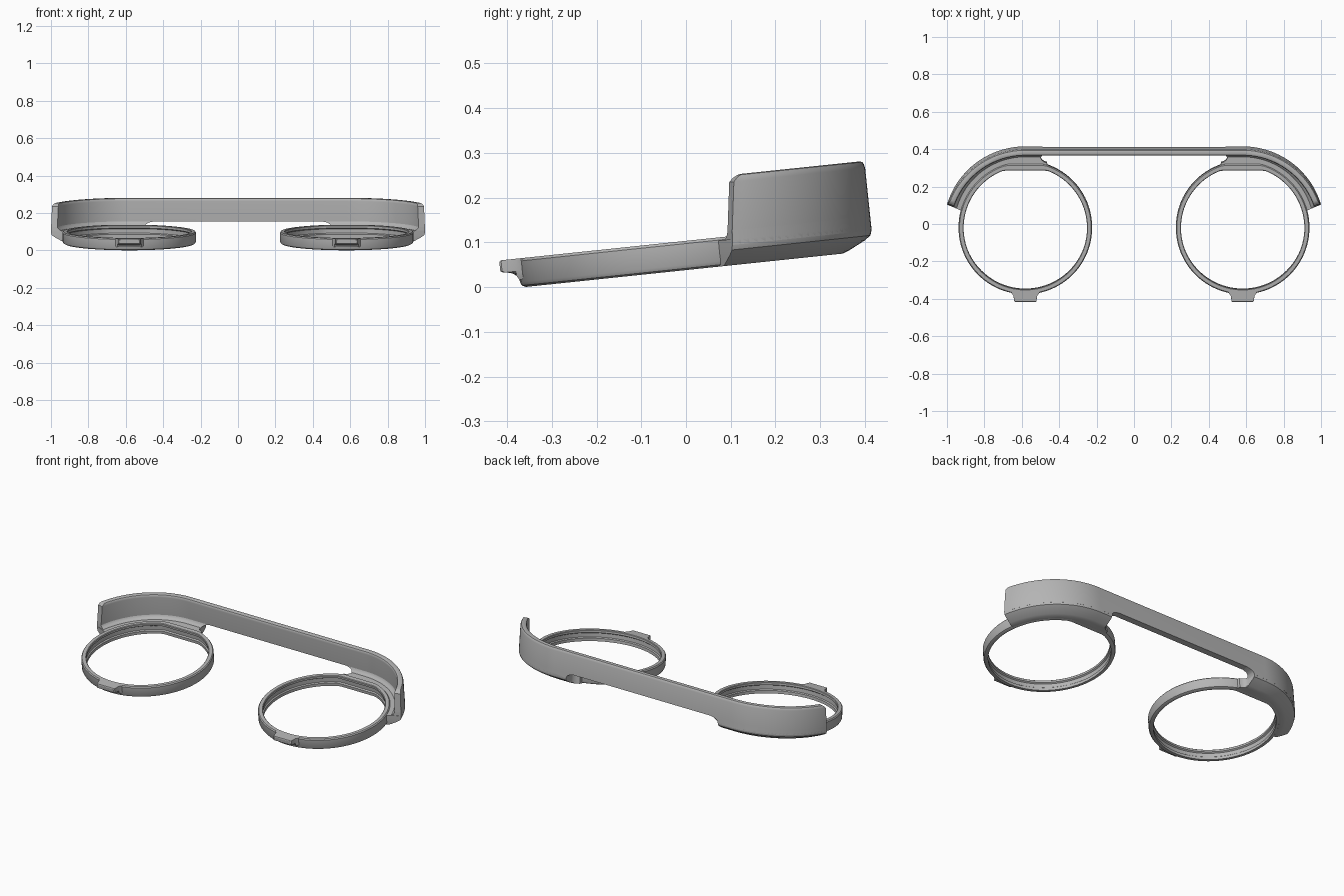
import bpy, bmesh
from math import sin, cos, asin, acos, pi, sqrt, radians

cube = bpy.data.objects.get("Cube")
if cube:
    bpy.data.objects.remove(cube, do_unlink=True)

# Shared layout: each ring is concentric with the curved end of the wall
CX, CY = 0.581, -0.015
BACK = 0.422
R = BACK - CY
RING_R = 0.357
ARC = 28

grey = bpy.data.materials.new("matte_grey")
grey.use_nodes = True
grey.diffuse_color = (0.46, 0.46, 0.46, 1)
grey.node_tree.nodes["Principled BSDF"].inputs["Base Color"].default_value = (0.46, 0.46, 0.46, 1)


def finish(name, bm):
    """Turn a bmesh into a tilted, mirrored, smooth-shaded part."""
    seam = [f for f in bm.faces if all(abs(v.co.x) < 1e-6 for v in f.verts)]
    bmesh.ops.delete(bm, geom=seam, context='FACES_ONLY')
    bmesh.ops.recalc_face_normals(bm, faces=bm.faces[:])
    mesh = bpy.data.meshes.new(name)
    bm.to_mesh(mesh)
    bm.free()
    mesh.materials.append(grey)
    ob = bpy.data.objects.new(name, mesh)
    bpy.context.collection.objects.link(ob)
    ob.rotation_euler.x = radians(6)
    ob.location.z = 0.038
    ob.modifiers.new("Mirror", 'MIRROR')
    bpy.ops.object.select_all(action='DESELECT')
    ob.select_set(True)
    bpy.context.view_layer.objects.active = ob
    bpy.ops.object.shade_smooth_by_angle(angle=radians(35))


def loft(name, layers):
    """Skin a stack of (z, outline) layers and cap both ends."""
    bm = bmesh.new()
    loops = [[bm.verts.new((x, y, z)) for x, y in pts] for z, pts in layers]
    for a, b in zip(loops, loops[1:]):
        for i in range(len(a)):
            j = (i + 1) % len(a)
            bm.faces.new((a[i], a[j], b[j], b[i]))
    bm.faces.new(loops[0][::-1])
    bm.faces.new(loops[-1])
    finish(name, bm)


def end_y(z, d):
    """Front end of the wall: slanted, with a rounded top corner."""
    up = max(0, z - 0.166)
    return 0.105 + 0.09 * z - 0.3 * d + 0.036 - sqrt(0.036 ** 2 - up ** 2)


def wall_path(z, d, x0):
    """Straight run from x0, then the curved end, inset by d."""
    r = R - d
    stop = asin((end_y(z, d) - CY) / r)
    pts = [(x0, BACK - d)]
    for i in range(ARC + 1):
        a = pi / 2 + (stop - pi / 2) * i / ARC
        pts.append((CX + r * cos(a), CY + r * sin(a)))
    return pts


def wall_outline(z, d0, d1, x0):
    return wall_path(z, d0, x0) + wall_path(z, d1, x0)[::-1]


def ring_point(r, a):
    """Point on the ring, which has its back flattened."""
    flat = 0.308 + (r - 0.33) * 1.3
    return CX + r * cos(a), CY + min(r * sin(a), flat)


# Tall rear wall, thin and rounded along the top
upper = [(0.077, 0, 0.035), (0.185, 0, 0.035), (0.194, 0.002, 0.034),
         (0.199, 0.005, 0.031), (0.201, 0.011, 0.026)]
loft("rear_wall", [(z, wall_outline(z, a, b, 0)) for z, a, b in upper])

# Lower wall at each end, with fillets to the bridge and the flange
lower = [(0.045, 0.062, 0.5), (0.058, 0.055, 0.496), (0.064, 0.045, 0.49),
         (0.071, 0.038, 0.476), (0.077, 0.035, 0.45)]
loft("lower_wall", [(z, wall_outline(z, 0, b, x0)) for z, b, x0 in lower])


# Flange joining ring and wall, chamfered underneath on the outside
def flange_outline(z, d):
    outer = wall_path(z, d, 0.5)
    a0, a1 = acos((0.46 - CX) / 0.347), asin(0.09 / 0.347)
    inner = [ring_point(0.347, a0 + (a1 - a0) * i / ARC) for i in range(ARC + 1)]
    flare = [(x, min(y, BACK - d - 0.002)) for x, y in
             ((0.466, 0.335), (0.482, 0.34), (0.495, 0.352), (0.5, 0.366))]
    return outer + inner[::-1] + flare


under = [(0, 0.07), (0.006, 0.054), (0.024, 0.018), (0.034, 0.004), (0.046, 0), (0.058, 0)]
loft("flange", [(z, flange_outline(z, d)) for z, d in under])

# Lens ring with an inner groove
profile = [(0.345, 0), (0.353, 0.004), (RING_R, 0.012), (RING_R, 0.059), (0.352, 0.065),
           (0.333, 0.065), (0.33, 0.062), (0.33, 0.05), (0.338, 0.045),
           (0.338, 0.022), (0.332, 0.017), (0.332, 0)]
SEG = 96
bm = bmesh.new()
grid = [[bm.verts.new((*ring_point(r, 2 * pi * i / SEG), z)) for r, z in profile]
        for i in range(SEG)]
for i in range(SEG):
    a, b = grid[i], grid[(i + 1) % SEG]
    for j in range(len(profile)):
        k = (j + 1) % len(profile)
        bm.faces.new((a[j], b[j], b[k], a[k]))
finish("lens_ring", bm)


# Small front tab with a filleted underside
def tab_outline(front):
    half = [(0.075, -0.354), (0.075, -0.364), (0.064, min(-0.37, max(front, -0.378))),
            (0.059, min(-0.371, front + 0.004)), (0.054, front)]
    return [(CX + x, y) for x, y in half] + [(CX - x, y) for x, y in half[::-1]]


steps = [(0.018, -0.373), (0.027, -0.378), (0.033, -0.386), (0.036, -0.397),
         (0.037, -0.407), (0.041, -0.413), (0.061, -0.413), (0.065, -0.41)]
loft("front_tab", [(z, tab_outline(y)) for z, y in steps])
